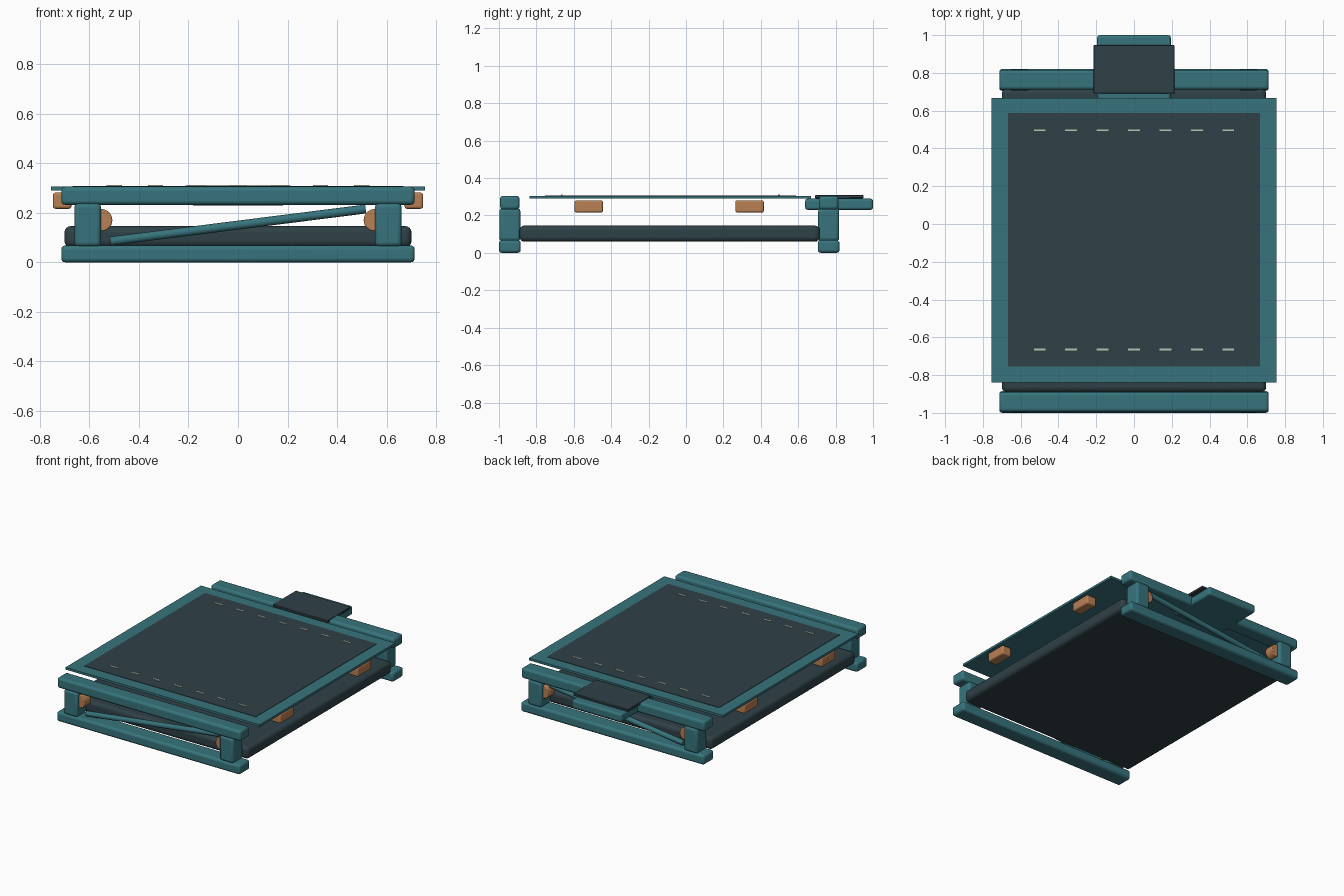
import bpy
from mathutils import Vector

if "Cube" in bpy.data.objects:
    bpy.data.objects.remove(bpy.data.objects["Cube"])


def material(name, rgb):
    m = bpy.data.materials.new(name)
    m.diffuse_color = (*rgb, 1)
    m.use_nodes = True
    m.node_tree.nodes["Principled BSDF"].inputs["Base Color"].default_value = m.diffuse_color
    return m


TEAL = material("teal", (0.038, 0.175, 0.205))
DARK = material("dark_slate", (0.028, 0.052, 0.062))
TAN = material("copper_tan", (0.49, 0.215, 0.088))
PALE = material("pale_thread", (0.50, 0.58, 0.45))


def finish(ob, name, mat, bevel=0, segments=3):
    ob.name = name
    ob.data.materials.append(mat)
    if bevel:
        mod = ob.modifiers.new("rounded_edges", 'BEVEL')
        mod.width = bevel
        mod.segments = segments
        mod.limit_method = 'ANGLE'
        bpy.ops.object.shade_smooth_by_angle()
    return ob


def box(name, mat, x, y, z, bevel=0, segments=3):
    """Box from (min, max) ranges along each axis."""
    bpy.ops.mesh.primitive_cube_add(size=1)
    ob = bpy.context.object
    for v in ob.data.vertices:
        v.co = [r[0] + (c + 0.5) * (r[1] - r[0]) for c, r in zip(v.co, (x, y, z))]
    return finish(ob, name, mat, bevel, segments)


def rod(name, mat, a, b, radius, verts=24, bevel=0):
    a, b = Vector(a), Vector(b)
    bpy.ops.mesh.primitive_cylinder_add(vertices=verts, radius=radius,
                                        depth=(b - a).length, location=(a + b) / 2)
    ob = bpy.context.object
    ob.rotation_euler = (b - a).to_track_quat('Z', 'Y').to_euler()
    bpy.ops.object.shade_smooth_by_angle()
    return finish(ob, name, mat, bevel, 2)


# End frames: rails, posts, pivots and diagonal brace
for end, yc in (("front", -0.942), ("back", 0.763)):
    box(end + "_bottom_rail", TEAL, (-0.713, 0.713), (yc - 0.058, yc + 0.058), (0, 0.068), 0.016)
    box(end + "_top_rail", TEAL, (-0.713, 0.713), (yc - 0.052, yc + 0.052), (0.232, 0.305), 0.016)
    for side, s in (("left", -1), ("right", 1)):
        xs = sorted((s * 0.553, s * 0.66))
        box(f"{end}_{side}_post", TEAL, xs, (yc - 0.056, yc + 0.056), (0.064, 0.238), 0.016)
        rod(f"{end}_{side}_pivot", TAN, (s * 0.552, yc - 0.035, 0.17),
            (s * 0.552, yc + 0.035, 0.17), 0.045, 28, 0.005)
    rod(end + "_brace", TEAL, (-0.515, yc, 0.085), (0.515, yc, 0.215), 0.018)

# Lower padded slab
box("lower_slab", DARK, (-0.7, 0.7), (-0.89, 0.715), (0.06, 0.146), 0.026, 4)

# Upper panel with dark inlay and stitching
box("upper_panel", TEAL, (-0.755, 0.755), (-0.838, 0.667), (0.29, 0.3055))
box("panel_inlay", DARK, (-0.668, 0.668), (-0.755, 0.587), (0.304, 0.308))
for row, y in (("front", -0.664), ("back", 0.497)):
    for i in range(-3, 4):
        x = i * 0.1665
        box(f"{row}_stitch", PALE, (x - 0.031, x + 0.031), (y - 0.0045, y + 0.0045), (0.306, 0.311))

# Side clips under the panel
for side, s in (("left", -1), ("right", 1)):
    for place, y in (("front", -0.52), ("back", 0.34)):
        box(f"{side}_{place}_clip", TAN, sorted((s * 0.672, s * 0.747)),
            (y - 0.076, y + 0.076), (0.216, 0.281), 0.01)

# Rear bracket with cover plate
box("rear_bracket", TEAL, (-0.195, 0.195), (0.637, 1.0), (0.23, 0.29), 0.014)
box("bracket_cover", DARK, (-0.214, 0.214), (0.69, 0.948), (0.292, 0.309), 0.003, 1)
